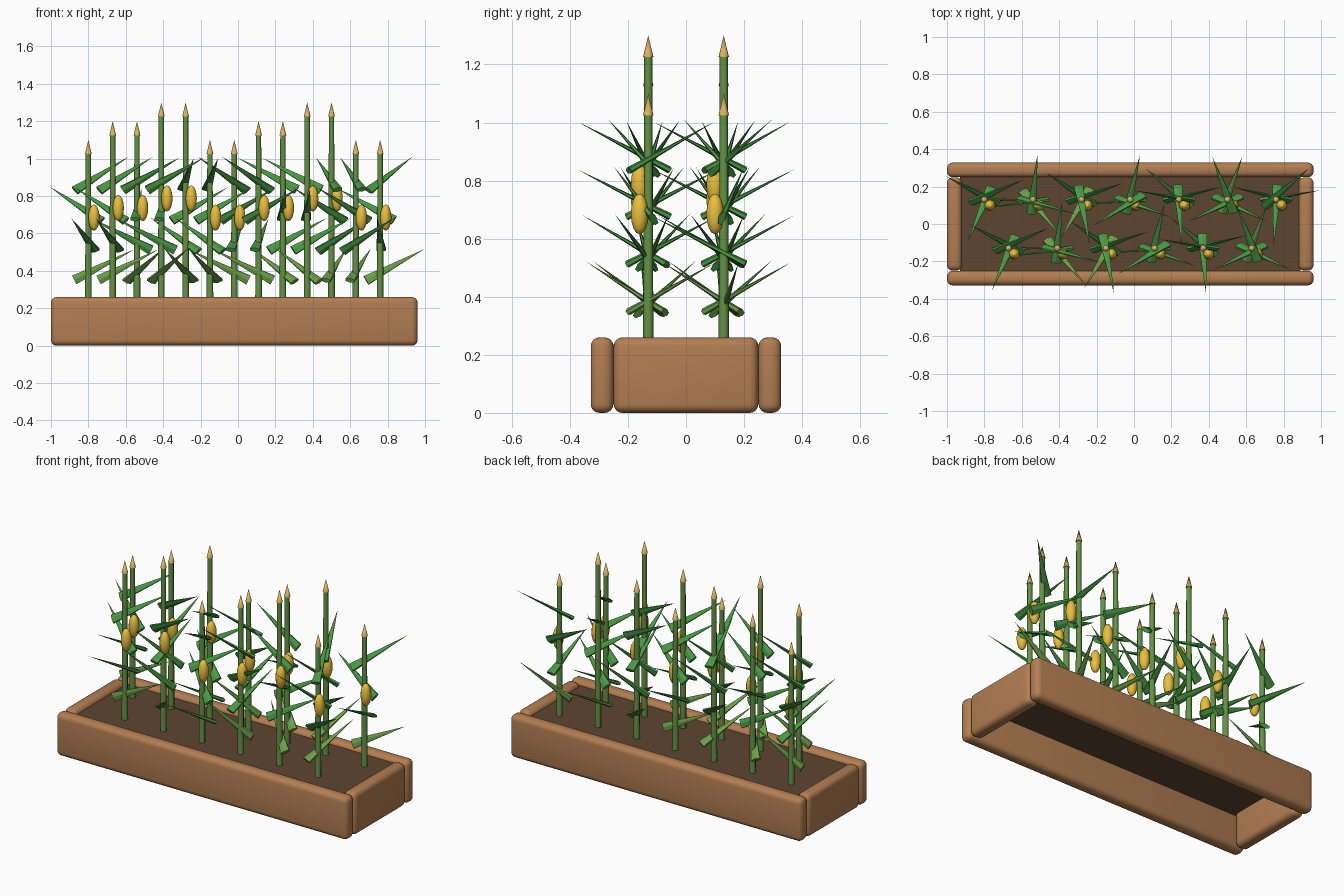
import bpy, bmesh
from math import sin, cos, radians
from mathutils import Matrix, Vector

if "Cube" in bpy.data.objects:
    bpy.data.objects.remove(bpy.data.objects["Cube"])


def mat(name, rgb):
    m = bpy.data.materials.new(name)
    m.diffuse_color = (*rgb, 1)
    m.use_nodes = True
    m.node_tree.nodes["Principled BSDF"].inputs["Base Color"].default_value = m.diffuse_color
    return m


WOOD = mat("wood", (0.45, 0.21, 0.085))
SOIL = mat("soil", (0.11, 0.06, 0.03))
STALK = mat("stalk_green", (0.13, 0.29, 0.06))
LEAF_LOW = mat("leaf_olive", (0.15, 0.34, 0.07))
LEAF = mat("leaf_green", (0.07, 0.31, 0.06))
EAR = mat("ear_yellow", (0.82, 0.52, 0.05))
TASSEL = mat("tassel_straw", (0.68, 0.44, 0.12))


def to_mesh(bm, name, material):
    me = bpy.data.meshes.new(name)
    bm.to_mesh(me)
    bm.free()
    me.materials.append(material)
    return me


def cone_mesh(name, material, r1, r2, depth, sides):
    bm = bmesh.new()
    bmesh.ops.create_cone(bm, cap_ends=True, segments=sides, radius1=r1, radius2=r2, depth=depth)
    return to_mesh(bm, name, material)


def place(me, name, matrix):
    ob = bpy.data.objects.new(name, me)
    ob.matrix_world = matrix
    bpy.context.collection.objects.link(ob)
    return ob


def box(name, material, x, y, z, bevel=0.0):
    bm = bmesh.new()
    bmesh.ops.create_cube(bm, size=1)
    bmesh.ops.scale(bm, verts=bm.verts, vec=(x[1] - x[0], y[1] - y[0], z[1] - z[0]))
    if bevel:
        bmesh.ops.bevel(bm, geom=bm.edges[:], offset=bevel, segments=4, profile=0.5, affect='EDGES')
    centre = Vector((sum(x) / 2, sum(y) / 2, sum(z) / 2))
    return place(to_mesh(bm, name, material), name, Matrix.Translation(centre))


# Planter: two long planks, two end planks, soil
H = (0, 0.26)
box("front_plank", WOOD, (-1, 0.96), (-0.328, -0.25), H, 0.03)
box("back_plank", WOOD, (-1, 0.96), (0.25, 0.328), H, 0.03)
box("left_plank", WOOD, (-1, -0.92), (-0.249, 0.249), H, 0.03)
box("right_plank", WOOD, (0.88, 0.96), (-0.249, 0.249), H, 0.03)
box("soil", SOIL, (-0.93, 0.89), (-0.255, 0.255), (0.205, 0.235))

# Shared plant meshes
leaf_meshes = [cone_mesh("leaf", m, 0.03, 0, 0.36, 6) for m in (LEAF_LOW, LEAF)]
tassel_mesh = cone_mesh("tassel", TASSEL, 0.018, 0, 0.075, 8)
stalk_meshes = [cone_mesh("stalk", STALK, 0.018, 0.014, 0.81 + 0.1 * n, 8) for n in range(3)]
bm = bmesh.new()
bmesh.ops.create_uvsphere(bm, u_segments=12, v_segments=8, radius=1)
bmesh.ops.scale(bm, verts=bm.verts, vec=(0.03, 0.03, 0.07))
ear_mesh = to_mesh(bm, "ear", EAR)


def plant(x, y, size, phase):
    top = 1.03 + 0.1 * size
    T = Matrix.Translation
    place(stalk_meshes[size], "stalk", T((x, y, top - (0.81 + 0.1 * size) / 2)))
    place(tassel_mesh, "tassel", T((x, y, top + 0.0325)))
    place(ear_mesh, "ear", T((x + 0.03, y - 0.03, 0.685 + 0.051 * size)))
    # Four flattened leaves spiralling up the stalk
    for k in range(4):
        a = phase + 1.9 * k
        pos = T((x + 0.085 * cos(a), y - 0.085 * sin(a), 0.433 + 0.162 * k))
        rot = Matrix.Rotation(1.1 * sin(a), 4, 'X') @ Matrix.Rotation(1.1 * cos(a), 4, 'Y')
        place(leaf_meshes[k > 0], "leaf", pos @ rot @ Matrix.Diagonal((1, 0.42, 1, 1)))


# Two staggered rows
for i in range(7):
    plant(-0.80 + 0.26 * i, 0.13, i % 3, i)
for i in range(6):
    plant(-0.67 + 0.26 * i, -0.13, (i + 1) % 3, i)

# Smooth shading with sharp edges kept
for ob in bpy.context.collection.objects:
    ob.select_set(True)
    bpy.context.view_layer.objects.active = ob
bpy.ops.object.shade_smooth_by_angle(angle=radians(50))
